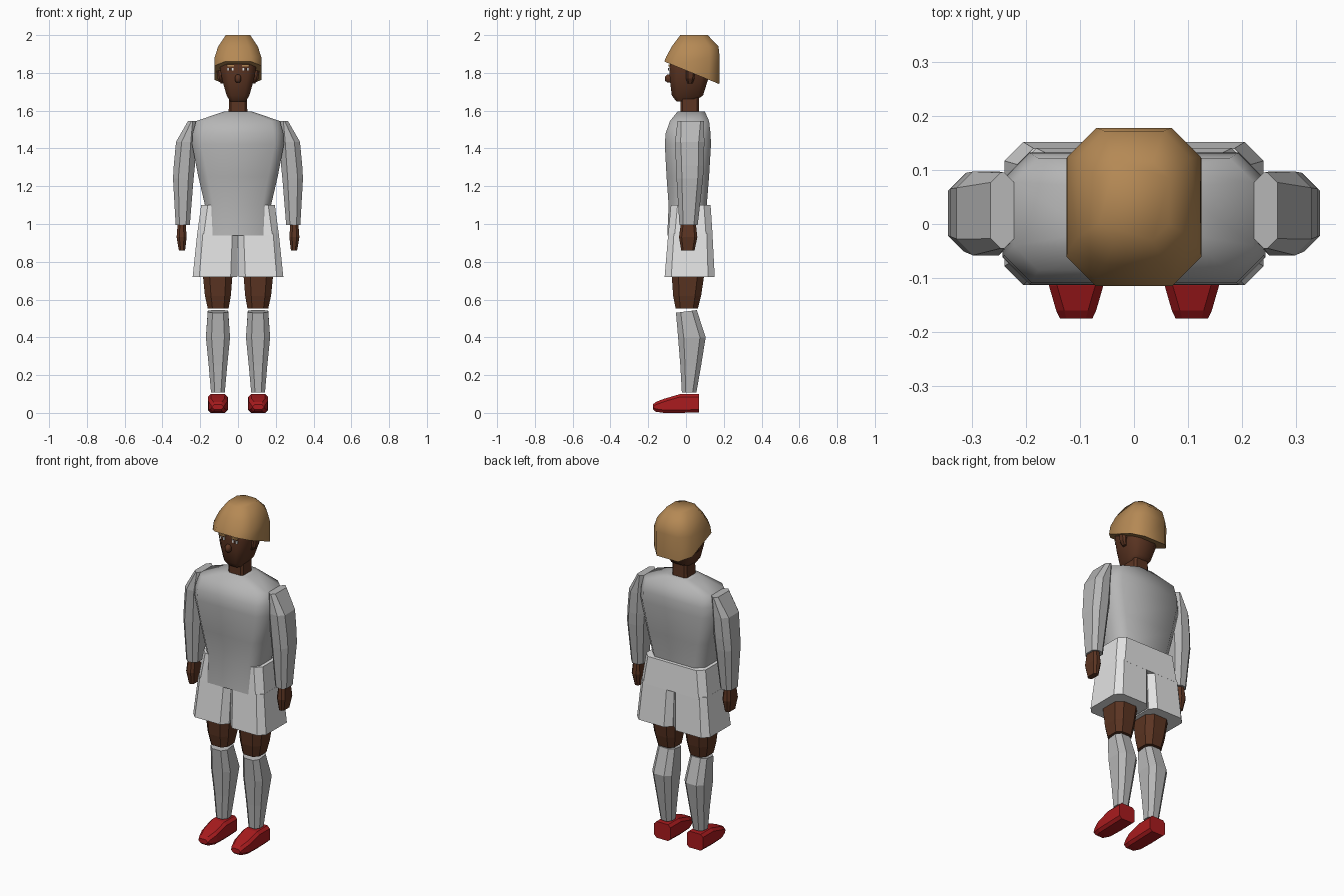
import bpy, bmesh, math


def material(name, rgb):
    m = bpy.data.materials.new(name)
    m.diffuse_color = (*rgb, 1)
    return m


JERSEY = material("jersey grey", (0.47, 0.47, 0.47))
SHORTS = material("shorts white", (0.76, 0.76, 0.76))
SKIN = material("dark brown skin", (0.105, 0.035, 0.016))
HAIR = material("tan hair", (0.46, 0.25, 0.09))
RED = material("red shoe", (0.40, 0.011, 0.013))
WHITE = material("eye white", (0.8, 0.8, 0.8))


def octagon(a0, a1, b0, b1, c):
    """Rectangle with cut corners, as (a, b) pairs."""
    c = min(c, (a1 - a0) * 0.45, (b1 - b0) * 0.45)
    return [(a0 + c, b0), (a1 - c, b0), (a1, b0 + c), (a1, b1 - c),
            (a1 - c, b1), (a0 + c, b1), (a0, b1 - c), (a0, b0 + c)]


def loft(name, rings, mat, side=1, smooth=None):
    """Skin a stack of equal-sized rings and cap both ends."""
    bm = bmesh.new()
    loops = [[bm.verts.new((side * x, y, z)) for x, y, z in r] for r in rings]
    n = len(loops[0])
    for low, high in zip(loops, loops[1:]):
        for i in range(n):
            j = (i + 1) % n
            bm.faces.new((low[i], low[j], high[j], high[i]))
    bm.faces.new(loops[0])
    bm.faces.new(loops[-1])
    bmesh.ops.recalc_face_normals(bm, faces=bm.faces)
    me = bpy.data.meshes.new(name)
    bm.to_mesh(me)
    bm.free()
    me.materials.append(mat)
    ob = bpy.data.objects.new(name, me)
    bpy.context.collection.objects.link(ob)
    if smooth:
        bpy.context.view_layer.objects.active = ob
        ob.select_set(True)
        bpy.ops.object.shade_smooth_by_angle(angle=math.radians(smooth))
        ob.select_set(False)
    return ob


def stack(name, rows, mat, side=1, smooth=None, tilt=0):
    """Rows are (z, x0, x1, y0, y1, corner cut); tilt slopes the last ring."""
    rings = []
    for k, (z, x0, x1, y0, y1, c) in enumerate(rows):
        t = tilt if k == len(rows) - 1 else 0
        rings.append([(x, y, z + t * y) for x, y in octagon(x0, x1, y0, y1, c)])
    return loft(name, rings, mat, side, smooth)


def centred(name, rows, mat, smooth=None):
    """Rows are (z, half width, y0, y1, corner cut)."""
    return stack(name, [(z, -h, h, a, b, c) for z, h, a, b, c in rows], mat, 1, smooth)


# Torso, neck and head
centred("torso", [(0.94, 0.165, -0.099, 0.10, 0.035), (1.10, 0.175, -0.092, 0.11, 0.045),
                  (1.25, 0.21, -0.103, 0.122, 0.05), (1.42, 0.243, -0.112, 0.132, 0.05),
                  (1.48, 0.24, -0.108, 0.13, 0.05), (1.545, 0.222, -0.085, 0.122, 0.045),
                  (1.595, 0.075, -0.045, 0.10, 0.03)], JERSEY, 60)
centred("neck", [(1.56, 0.05, -0.03, 0.07, 0.012), (1.70, 0.047, -0.03, 0.07, 0.012)], SKIN)
centred("head", [(1.648, 0.04, -0.05, 0.04, 0.015), (1.68, 0.06, -0.075, 0.09, 0.025),
                 (1.76, 0.083, -0.085, 0.115, 0.035), (1.82, 0.095, -0.088, 0.13, 0.04),
                 (1.90, 0.095, -0.08, 0.14, 0.04), (1.95, 0.07, -0.04, 0.12, 0.04)], SKIN, 50)

# Nose, round and projecting from the face
centred("nose", [(1.748, 0.008, -0.098, -0.07, 0.005), (1.758, 0.016, -0.11, -0.07, 0.01),
                 (1.78, 0.016, -0.11, -0.07, 0.01), (1.792, 0.008, -0.098, -0.07, 0.005)], SKIN, 60)

# Hair cap: the brim falls from the brow to the nape
brim = [(x, y, 1.86 - 0.41 * (y + 0.115)) for x, y in octagon(-0.125, 0.125, -0.115, 0.176, 0.055)]
crown = [(1.885, 0.123, -0.105, 0.178, 0.054), (1.94, 0.105, -0.075, 0.172, 0.05),
         (2.0, 0.065, -0.03, 0.115, 0.03)]
loft("hair", [brim] + [[(x, y, z) for x, y in octagon(-h, h, a, b, c)]
                       for z, h, a, b, c in crown], HAIR, 1, 60)

# Hip part of the shorts
centred("shorts_hips", [(0.94, 0.217, -0.095, 0.141, 0.035),
                        (1.10, 0.195, -0.08, 0.13, 0.035)], SHORTS)

for side, tag in ((-1, "left"), (1, "right")):
    # Face details
    stack("eye_" + tag, [(1.812, 0.024, 0.058, -0.0925, -0.084, 0.001),
                         (1.827, 0.024, 0.058, -0.0925, -0.084, 0.001)], WHITE, side)
    stack("pupil_" + tag, [(1.812, 0.035, 0.047, -0.094, -0.086, 0.001),
                           (1.827, 0.035, 0.047, -0.094, -0.086, 0.001)], SKIN, side)
    stack("eyebrow_" + tag, [(1.833, 0.02, 0.06, -0.0935, -0.085, 0.001),
                             (1.844, 0.02, 0.06, -0.0935, -0.085, 0.001)], HAIR, side)
    stack("ear_" + tag, [(1.745, 0.075, 0.092, 0.008, 0.035, 0.006),
                         (1.77, 0.08, 0.108, 0.0, 0.045, 0.01),
                         (1.82, 0.08, 0.114, 0.0, 0.05, 0.01)], SKIN, side)

    # Arm: sleeve and hand
    stack("sleeve_" + tag, [(0.995, 0.255, 0.33, -0.035, 0.062, 0.02),
                            (1.24, 0.235, 0.344, -0.05, 0.09, 0.028),
                            (1.31, 0.228, 0.34, -0.053, 0.095, 0.03),
                            (1.435, 0.22, 0.328, -0.058, 0.097, 0.03),
                            (1.545, 0.222, 0.265, -0.045, 0.095, 0.018)], JERSEY, side)
    stack("hand_" + tag, [(0.86, 0.28, 0.313, -0.025, 0.045, 0.01),
                          (0.93, 0.272, 0.325, -0.037, 0.06, 0.014),
                          (1.02, 0.278, 0.318, -0.025, 0.05, 0.012)], SKIN, side)

    # Leg: shorts leg, thigh, sock
    stack("shorts_leg_" + tag, [(0.72, 0.004, 0.24, -0.113, 0.152, 0.035),
                                (0.95, 0.0, 0.216, -0.094, 0.14, 0.03)], SHORTS, side)
    stack("thigh_" + tag, [(0.552, 0.05, 0.16, -0.055, 0.063, 0.025),
                           (0.62, 0.038, 0.175, -0.068, 0.08, 0.032),
                           (0.72, 0.03, 0.185, -0.075, 0.095, 0.035),
                           (0.90, 0.03, 0.185, -0.075, 0.10, 0.035)], SKIN, side)
    stack("sock_" + tag, [(0.108, 0.07, 0.143, -0.022, 0.055, 0.02),
                          (0.25, 0.057, 0.155, -0.03, 0.08, 0.025),
                          (0.40, 0.042, 0.17, -0.042, 0.104, 0.03),
                          (0.537, 0.052, 0.16, -0.053, 0.057, 0.025)],
          JERSEY, side, None, 0.13)

    # Shoe: sections run from heel to toe
    sections = [(0.07, 0.053, 0.003, 0.10), (-0.03, 0.053, 0.0, 0.10),
                (-0.115, 0.05, 0.0, 0.075), (-0.16, 0.037, 0.006, 0.058),
                (-0.175, 0.03, 0.018, 0.045)]
    loft("shoe_" + tag, [[(x, y, z) for x, z in octagon(0.107 - h, 0.107 + h, a, b, 0.015)]
                         for y, h, a, b in sections], RED, side)
